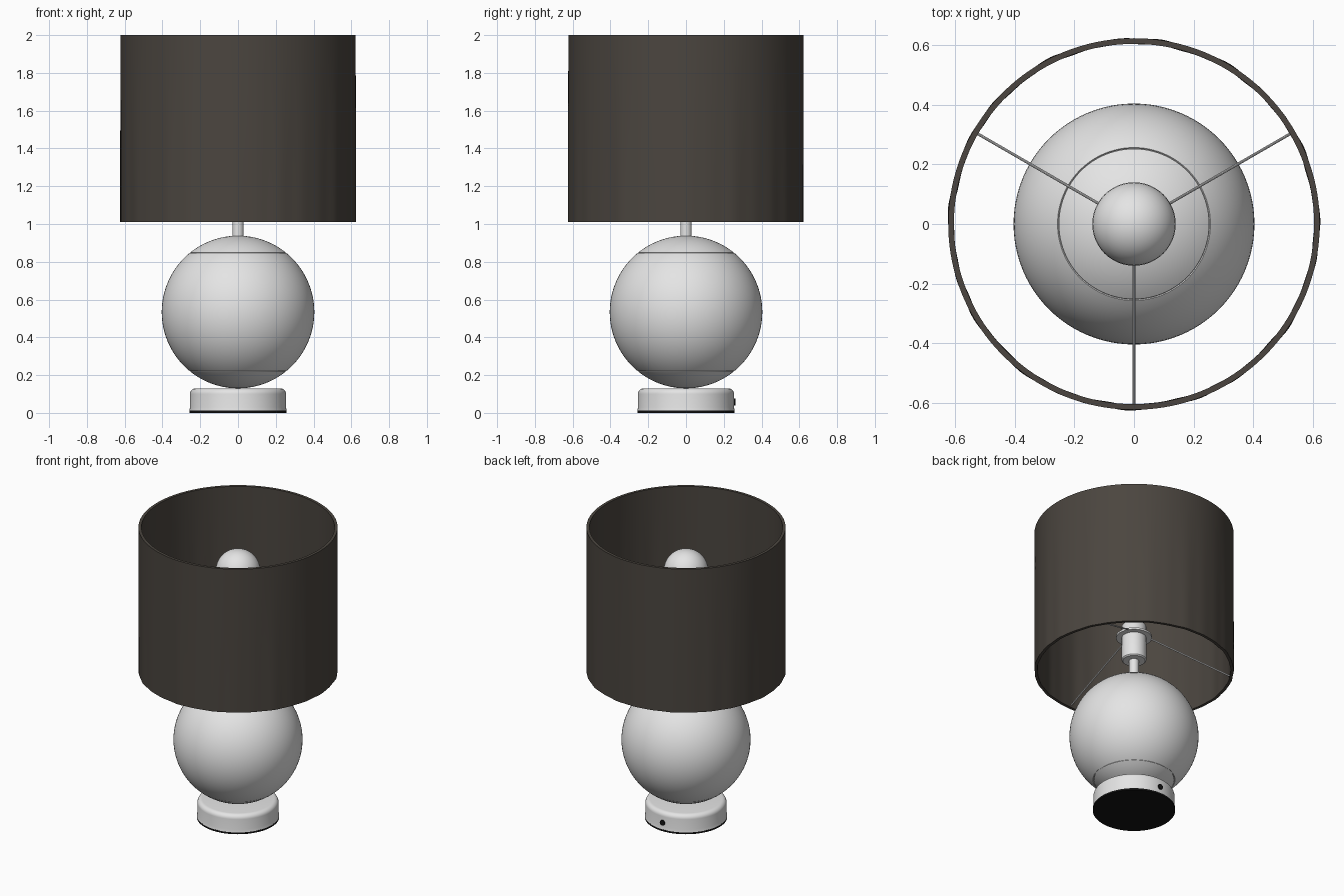
import bpy, bmesh, math
from mathutils import Vector

if "Cube" in bpy.data.objects:
    bpy.data.objects.remove(bpy.data.objects["Cube"])


def material(name, rgb):
    m = bpy.data.materials.new(name)
    m.diffuse_color = (*rgb, 1)
    m.use_nodes = True
    m.node_tree.nodes["Principled BSDF"].inputs["Base Color"].default_value = m.diffuse_color
    return m


WHITE = material("pale_grey", (0.78, 0.78, 0.78))
BROWN = material("dark_brown_fabric", (0.07, 0.06, 0.05))
BLACK = material("black", (0.006, 0.006, 0.006))


def finish(name, bm, mat, angle=35):
    bmesh.ops.recalc_face_normals(bm, faces=bm.faces)
    me = bpy.data.meshes.new(name)
    bm.to_mesh(me)
    bm.free()
    ob = bpy.data.objects.new(name, me)
    bpy.context.collection.objects.link(ob)
    me.materials.append(mat)
    bpy.ops.object.select_all(action='DESELECT')
    ob.select_set(True)
    bpy.context.view_layer.objects.active = ob
    bpy.ops.object.shade_smooth_by_angle(angle=math.radians(angle))
    return ob


def lathe(name, profile, mat, segs=96, closed=False, fold=None):
    """Revolve (r, z) points around z; points with r = 0 become poles."""
    bm = bmesh.new()
    rings = []
    for r, z in profile:
        if r < 1e-6:
            rings.append([bm.verts.new((0, 0, z))] * segs)
            continue
        ring = []
        for i in range(segs):
            a = math.tau * i / segs
            q = r + (fold(a, z) if fold else 0)
            ring.append(bm.verts.new((q * math.cos(a), q * math.sin(a), z)))
        rings.append(ring)
    pairs = list(zip(rings, rings[1:]))
    if closed:
        pairs.append((rings[-1], rings[0]))
    for lo, hi in pairs:
        for i in range(segs):
            j = (i + 1) % segs
            quad = list(dict.fromkeys((lo[i], lo[j], hi[j], hi[i])))
            if len(quad) > 2:
                bm.faces.new(quad)
    return finish(name, bm, mat)


def rod(name, a, b, radius, mat, segs=12):
    """Capped cylinder between two points."""
    a, b = Vector(a), Vector(b)
    bm = bmesh.new()
    bmesh.ops.create_cone(bm, cap_ends=True, segments=segs, radius1=radius,
                          radius2=radius, depth=(b - a).length)
    rot = (b - a).to_track_quat('Z', 'Y').to_matrix()
    bmesh.ops.rotate(bm, verts=bm.verts, matrix=rot)
    bmesh.ops.translate(bm, verts=bm.verts, vec=(a + b) / 2)
    return finish(name, bm, mat)


# Foot: black pad, rounded disc, cord grommet at the back
lathe("base_pad", [(0, 0), (0.258, 0), (0.258, 0.012), (0, 0.012)], BLACK)
foot = [(0, 0.011), (0.258, 0.011), (0.254, 0.03), (0.254, 0.10)]
for k in range(1, 7):
    t = math.radians(15 * k)
    foot.append((0.224 + 0.03 * math.cos(t), 0.10 + 0.03 * math.sin(t)))
foot.append((0, 0.13))
lathe("base", foot, WHITE)
rod("cord_grommet", (0, 0.23, 0.057), (0, 0.261, 0.057), 0.018, BLACK, 24)

# Ball body with a fine groove above and below
R, CZ = 0.404, 0.534
body = []
SEAM = math.asin(0.314 / R)
steps = 48
angles = [-math.pi / 2 + math.pi * k / steps for k in range(steps + 1)]
angles = [a for a in angles if abs(abs(a) - SEAM) > 0.02]
pts = [(a, R) for a in angles]
for s in (-SEAM, SEAM):
    pts += [(s - 0.007, R), (s - 0.006, R - 0.005), (s + 0.006, R - 0.005), (s + 0.007, R)]
for a, r in sorted(pts):
    body.append((max(0, r * math.cos(a)), CZ + r * math.sin(a)))
lathe("ball_body", body, WHITE)

# Stem and bulb socket
rod("stem", (0, 0, 0.92), (0, 0, 1.10), 0.03, WHITE, 32)
lathe("socket", [(0, 1.08), (0.07, 1.08), (0.077, 1.087), (0.077, 1.325),
                 (0.07, 1.335), (0, 1.335)], WHITE, 48)

# Bulb: neck flaring into a round top
bulb = [(0, 1.32), (0.06, 1.32), (0.062, 1.38), (0.072, 1.45), (0.09, 1.52),
        (0.112, 1.59)]
for k in range(-3, 10):
    t = math.radians(10 * k)
    bulb.append((max(0, 0.14 * math.cos(t)), 1.70 + 0.14 * math.sin(t)))
lathe("bulb", bulb, WHITE, 48)

# Shade carrier: ring on the socket and three sloping arms
lathe("carrier_ring", [(0.075, 1.245), (0.112, 1.245), (0.112, 1.258), (0.075, 1.258)],
      WHITE, 48, closed=True)
for i in range(3):
    a = math.radians(-90 + 120 * i)
    c, s = math.cos(a), math.sin(a)
    rod(f"carrier_arm_{i + 1}", (0.1 * c, 0.1 * s, 1.252),
        (0.612 * c, 0.612 * s, 1.03), 0.005, WHITE, 10)


# Drum shade with soft fabric folds that fade towards the top
def folds(a, z):
    w = max(0, min(1, (1.95 - z) / 0.8))
    return 0.0011 * w * (math.sin(19 * a) + math.sin(31 * a + 1.3) + 0.8 * math.sin(12 * a + 2))


zs = [1.01 + 0.99 * k / 10 for k in range(11)]
wall = [(0.623, z) for z in zs] + [(0.604, z) for z in reversed(zs)]
lathe("drum_shade", wall, BROWN, 256, closed=True, fold=folds)
